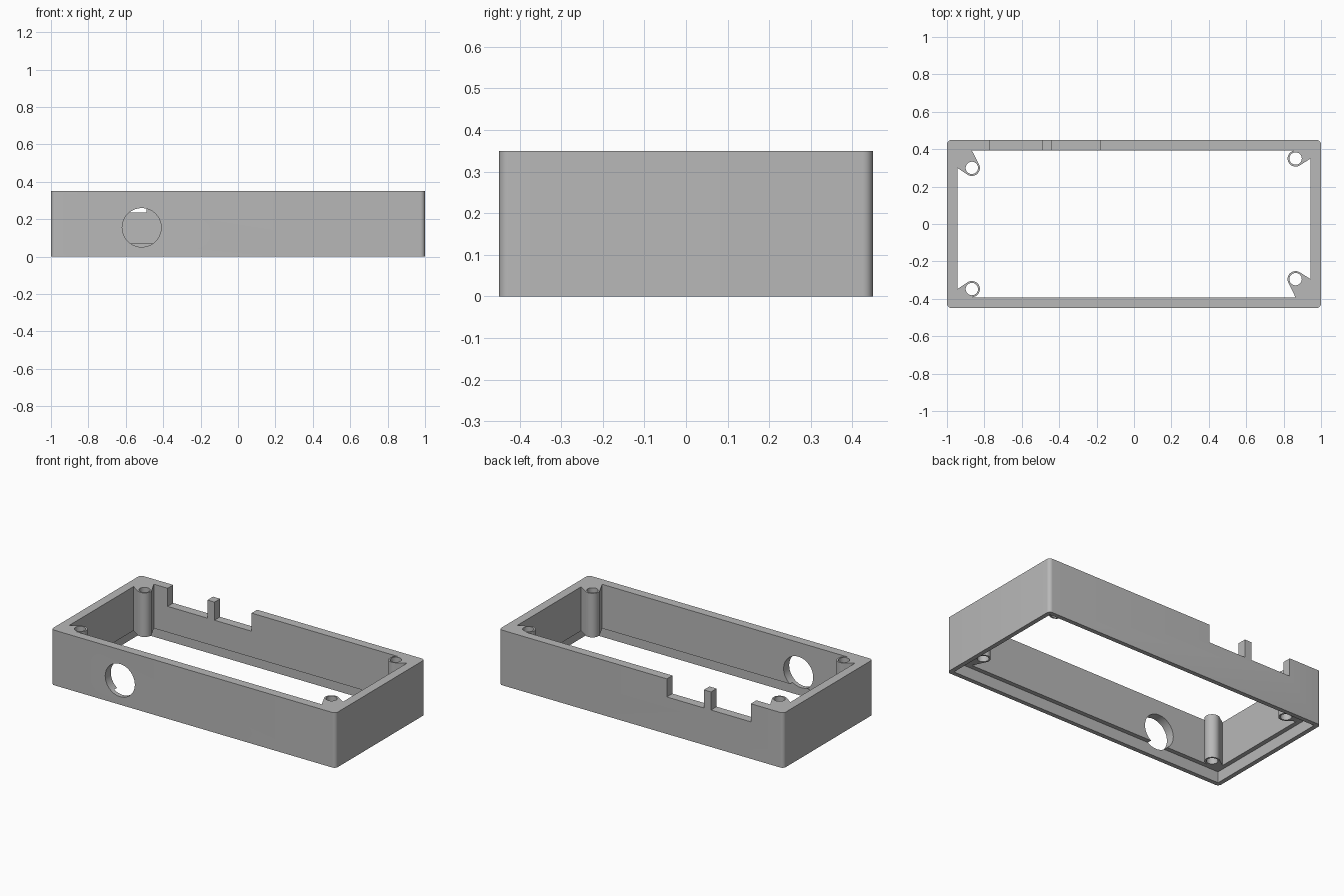
import bpy, bmesh, math
from mathutils import Vector
from mathutils.geometry import convex_hull_2d

if "Cube" in bpy.data.objects:
    bpy.data.objects.remove(bpy.data.objects["Cube"])

HX, HY, HZ = 1.0, 0.449, 0.35    # outer half length, half depth, height
IX, IY = 0.944, 0.393            # inner half sizes
LEDGE = 0.07                     # height of the step under the wall
CORNER = 0.024

grey = bpy.data.materials.new("plain_grey")
grey.use_nodes = True
grey.diffuse_color = (0.48, 0.48, 0.48, 1)
grey.node_tree.nodes["Principled BSDF"].inputs["Base Color"].default_value = grey.diffuse_color


def prism(name, outline, z0, z1):
    """Extrude a flat outline upwards from z0 to z1."""
    bm = bmesh.new()
    base = bm.faces.new([bm.verts.new((x, y, z0)) for x, y in outline])
    top = bmesh.ops.extrude_face_region(bm, geom=[base])["geom"]
    verts = [v for v in top if isinstance(v, bmesh.types.BMVert)]
    bmesh.ops.translate(bm, verts=verts, vec=(0, 0, z1 - z0))
    bmesh.ops.recalc_face_normals(bm, faces=bm.faces)
    mesh = bpy.data.meshes.new(name)
    bm.to_mesh(mesh)
    bm.free()
    obj = bpy.data.objects.new(name, mesh)
    bpy.context.collection.objects.link(obj)
    mesh.materials.append(grey)
    return obj


def rect(x0, x1, y0, y1):
    return [(x0, y0), (x1, y0), (x1, y1), (x0, y1)]


def circle(cx, cy, r, n=48):
    return [(cx + r * math.cos(2 * math.pi * i / n),
             cy + r * math.sin(2 * math.pi * i / n)) for i in range(n)]


def rounded_rect(hx, hy, r, steps=8):
    pts = []
    for k, (sx, sy) in enumerate([(1, 1), (-1, 1), (-1, -1), (1, -1)]):
        for i in range(steps + 1):
            a = (k + i / steps) * math.pi / 2
            pts.append((sx * (hx - r) + r * math.cos(a), sy * (hy - r) + r * math.sin(a)))
    return pts


def cut(obj, cutters):
    """Subtract the cutters, bake the result and delete the cutters."""
    for c in cutters:
        c.hide_render = True
        mod = obj.modifiers.new("cut", "BOOLEAN")
        mod.operation, mod.solver, mod.object = "DIFFERENCE", "EXACT", c
    bpy.context.view_layer.update()
    graph = bpy.context.evaluated_depsgraph_get()
    baked = bpy.data.meshes.new_from_object(obj.evaluated_get(graph))
    obj.modifiers.clear()
    obj.data = baked
    for c in cutters:
        bpy.data.objects.remove(c)


def smooth(obj):
    bpy.ops.object.select_all(action="DESELECT")
    obj.select_set(True)
    bpy.context.view_layer.objects.active = obj
    bpy.ops.object.shade_smooth_by_angle(angle=math.radians(30))


# Open frame with a wider recess along its underside
frame = prism("frame", rounded_rect(HX, HY, CORNER), 0, HZ)
opening = prism("opening_cutter", rect(-IX, IX, -IY, IY), -0.1, HZ + 0.1)
rim = 0.028
recess = prism("recess_cutter", rect(rim - HX, HX - rim, rim - HY, HY - rim), -0.1, LEDGE)

# Two notches in the back wall, leaving a narrow tab between them
notches = [prism("notch_cutter", rect(x0, x1, IY - 0.03, HY + 0.1), 0.235, HZ + 0.1)
           for x0, x1 in ((-0.77, -0.49), (-0.44, -0.18))]

# Round port through the front wall
port = prism("port_cutter", circle(0, 0, 0.104, 64), -0.1, 0.1)
port.rotation_euler = (math.radians(90), 0, 0)
port.location = (-0.515, -HY, 0.155)

cut(frame, [opening, recess, port] + notches)
smooth(frame)

# Screw posts with gussets that run into the inner corners
posts = {"back_right": (-0.867, 0.30), "back_left": (0.864, 0.35),
         "front_right": (-0.867, -0.348), "front_left": (0.864, -0.295)}
for place, (cx, cy) in posts.items():
    wx, wy = math.copysign(IX, cx), math.copysign(IY, cy)
    pts = circle(cx, cy, 0.043) + [(wx, cy), (cx, wy), (wx, wy)]
    outline = [pts[i] for i in convex_hull_2d([Vector(p) for p in pts])]
    post = prism(place + "_screw_post", outline, LEDGE, HZ)
    cut(post, [prism("screw_hole_cutter", circle(cx, cy, 0.033), 0, HZ + 0.1)])
    smooth(post)
